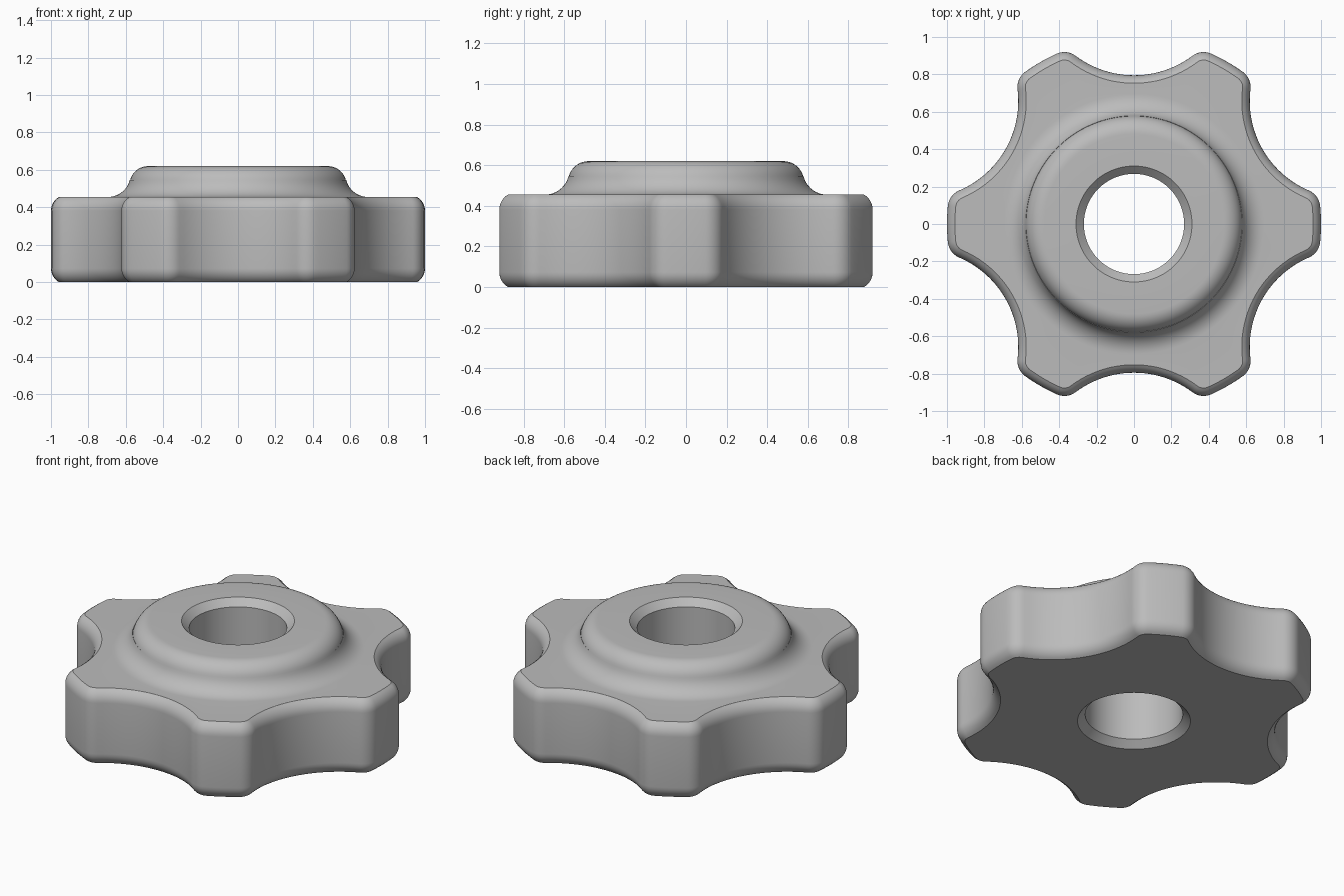
import bpy, bmesh
from math import sin, cos, pi, radians, atan2, acos

cube = bpy.data.objects.get("Cube")
if cube:
    bpy.data.objects.remove(cube)

grey = bpy.data.materials.new("satin grey")
grey.use_nodes = True
colour = (0.5, 0.5, 0.5, 1)
grey.diffuse_color = colour
grey.node_tree.nodes["Principled BSDF"].inputs["Base Color"].default_value = colour

LOBES, TIP, CORNER, SCOOP, SCOOP_AT = 6, 1.0, 0.1, 0.52, 1.315
HALF = pi / LOBES


def arc(cx, cy, r, a0, a1, n):
    """Points along an arc, both ends included."""
    return [(cx + r * cos(a0 + (a1 - a0) * i / n), cy + r * sin(a0 + (a1 - a0) * i / n))
            for i in range(n + 1)]


def outline(inset):
    """Lobed outline: rim arc, corner fillet and scoop, offset inward."""
    d = TIP - CORNER
    corner_a = HALF - acos((d**2 + SCOOP_AT**2 - (SCOOP + CORNER)**2) / (2 * d * SCOOP_AT))
    fx, fy = d * cos(corner_a), d * sin(corner_a)
    sx, sy = SCOOP_AT * cos(HALF), SCOOP_AT * sin(HALF)
    meet = atan2(sy - fy, sx - fx)
    half = arc(0, 0, TIP - inset, 0, corner_a, 4)[:-1]
    half += arc(fx, fy, CORNER - inset, corner_a, meet, 8)[:-1]
    half += arc(sx, sy, SCOOP + inset, meet + pi, HALF + pi, 12)
    # Mirror the half lobe about its axis, then repeat it round the knob
    lobe = [(x, -y) for x, y in half[:0:-1]] + half[:-1]
    return [(x * cos(a) - y * sin(a), x * sin(a) + y * cos(a))
            for a in (2 * HALF * k for k in range(LOBES)) for x, y in lobe]


angles = [atan2(y, x) for x, y in outline(0)]
bm = bmesh.new()
rings = []


def add_ring(points, z):
    rings.append([bm.verts.new((x, y, z)) for x, y in points])


def add_circle(r, z):
    add_ring([(r * cos(a), r * sin(a)) for a in angles], z)


# Lobed grip with rounded lower and upper edges
EDGE, TOP = 0.085, 0.455
sweep = [radians(60) * i / 6 for i in range(7)]
rise = EDGE * sin(sweep[-1])
for t in reversed(sweep):
    add_ring(outline(EDGE * (1 - cos(t))), rise - EDGE * sin(t))
for t in sweep:
    add_ring(outline(EDGE * (1 - cos(t))), TOP - rise + EDGE * sin(t))

# Raised hub: hollow fillet, then rounded shoulder
tilt = radians(14)
for r, z in arc(0.695, 0.575, 0.12, 1.5 * pi, pi + tilt, 9):
    add_circle(r, z)
for r, z in arc(0.48, 0.52, 0.1, tilt, pi / 2, 9):
    add_circle(r, z)

# Chamfered through bore
for r, z in ((0.31, 0.62), (0.268, 0.58), (0.268, 0.04), (0.31, 0)):
    add_circle(r, z)

count = len(angles)
for low, high in zip(rings, rings[1:] + rings[:1]):
    for i in range(count):
        j = (i + 1) % count
        bm.faces.new((low[i], low[j], high[j], high[i]))
bmesh.ops.recalc_face_normals(bm, faces=bm.faces)

mesh = bpy.data.meshes.new("lobed_knob")
bm.to_mesh(mesh)
bm.free()
mesh.materials.append(grey)
knob = bpy.data.objects.new("lobed_knob", mesh)
bpy.context.collection.objects.link(knob)
bpy.context.view_layer.objects.active = knob
knob.select_set(True)
bpy.ops.object.shade_smooth_by_angle(angle=radians(28))
